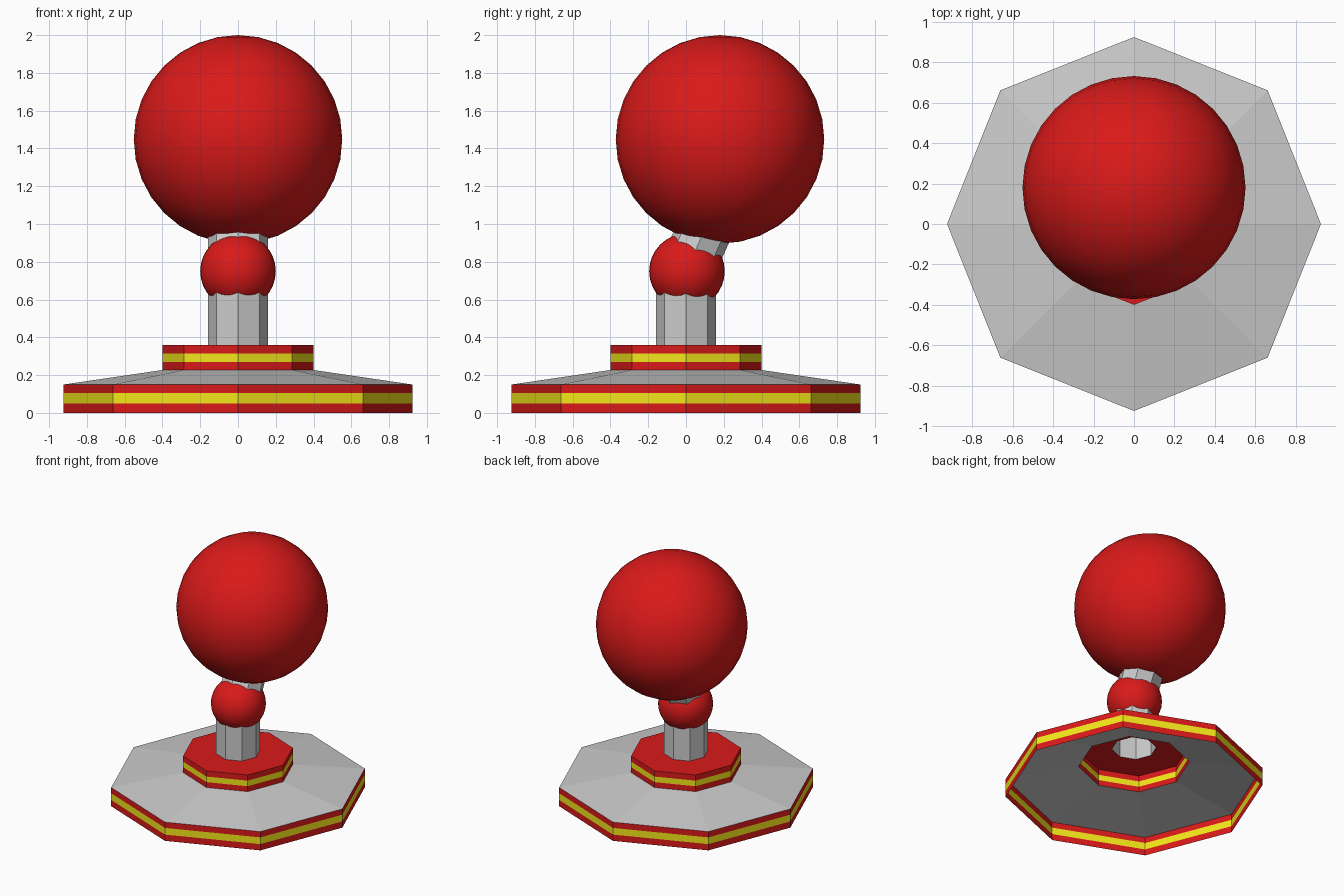
import bpy, bmesh, math

if "Cube" in bpy.data.objects:
    bpy.data.objects.remove(bpy.data.objects["Cube"])


def material(name, color):
    m = bpy.data.materials.new(name)
    m.diffuse_color = color
    m.use_nodes = True
    m.node_tree.nodes["Principled BSDF"].inputs["Base Color"].default_value = m.diffuse_color
    return m


RED = material("red", (0.7, 0.01, 0.01, 1))
YELLOW = material("yellow", (0.9, 0.8, 0.01, 1))


def ring(bm, r, z, y):
    # eight points, corners on the axes
    d = 0.715 * r
    pts = [(r, 0), (d, d), (0, r), (-d, d), (-r, 0), (-d, -d), (0, -r), (d, -d)]
    return [bm.verts.new((px, py + y, z)) for px, py in pts]


def loft(name, profile, mats=(), bands=None):
    """Open octagonal shell through (radius, z, y) rings, one material per band."""
    bm = bmesh.new()
    rings = [ring(bm, *p) for p in profile]
    for k, (a, b) in enumerate(zip(rings, rings[1:])):
        for i in range(8):
            j = (i + 1) % 8
            f = bm.faces.new((a[i], a[j], b[j], b[i]))
            f.material_index = bands[k] if bands else 0
    me = bpy.data.meshes.new(name)
    bm.to_mesh(me)
    bm.free()
    for m in mats:
        me.materials.append(m)
    ob = bpy.data.objects.new(name, me)
    bpy.context.collection.objects.link(ob)
    return ob


def ball(name, r, loc, segments, rings):
    bpy.ops.mesh.primitive_uv_sphere_add(segments=segments, ring_count=rings,
                                         radius=r, location=loc)
    ob = bpy.context.object
    ob.name = name
    ob.data.materials.append(RED)
    bpy.ops.object.shade_smooth()


R0, R1, R2 = 0.925, 0.40, 0.16

# Striped rim of the hollow base
loft("base_rim", [(R0, 0, 0), (R0, 0.05, 0), (R0, 0.104, 0), (R0, 0.15, 0)],
     (RED, YELLOW), (0, 1, 0))
# Sloping grey top of the base
loft("base_slope", [(R0, 0.15, 0), (R1, 0.227, 0)])
# Striped upper step, with a flat top running in to the post
loft("upper_step", [(R1, 0.227, 0), (R1, 0.27, 0), (R1, 0.315, 0),
                    (R1, 0.36, 0), (R2, 0.36, 0)],
     (RED, YELLOW), (0, 1, 0, 0))
# Upright post and leaning neck, both open tubes
loft("post", [(R2, 0.36, 0), (R2, 0.75, 0)])
loft("neck", [(R2, 0.75, 0), (R2, 1.15, 0.18)])
# Joint ball and large head ball
ball("joint_ball", 0.2, (0, 0.005, 0.75), 32, 16)
ball("head_ball", 0.552, (0, 0.18, 1.448), 32, 16)
